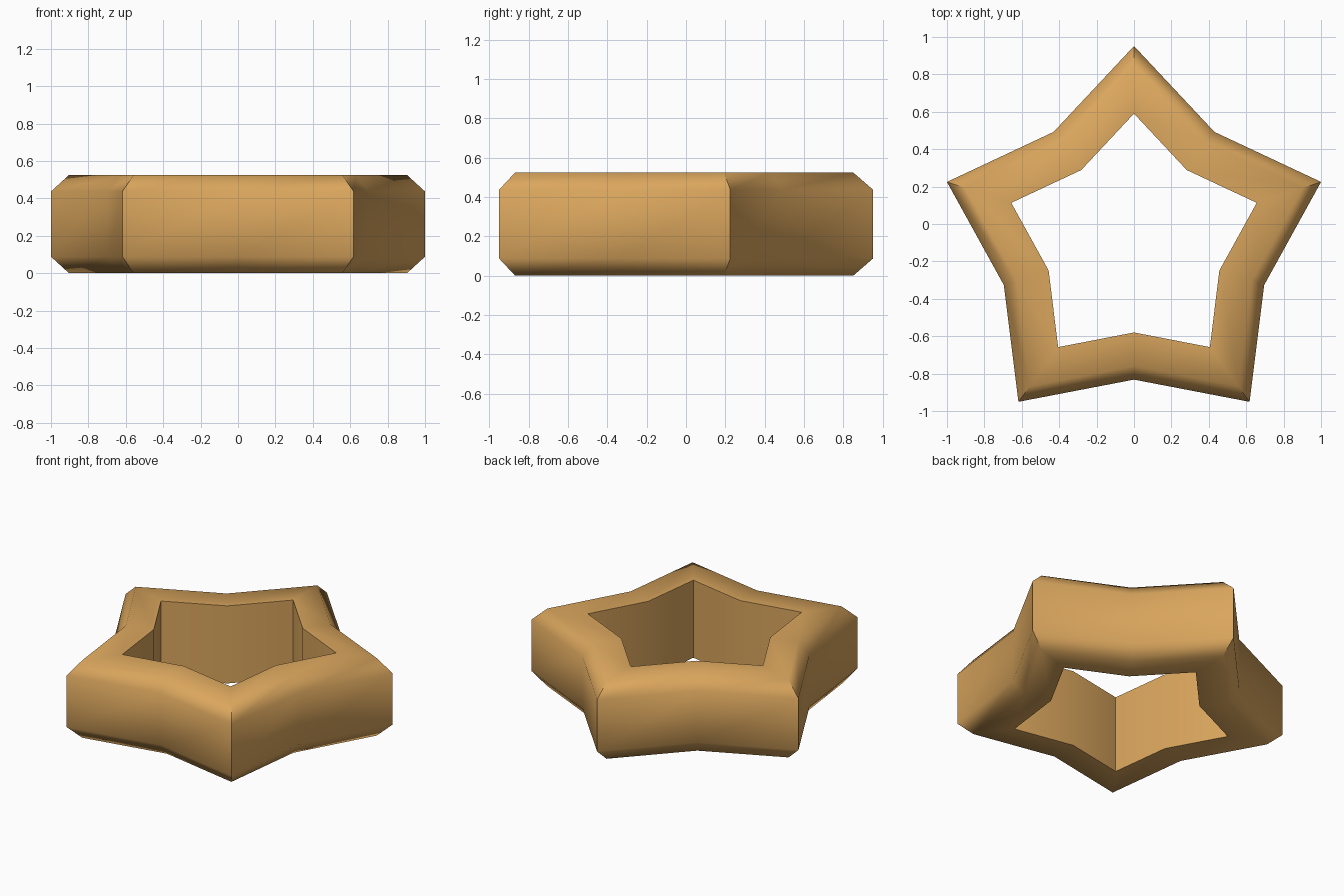
import bpy, bmesh, math

cube = bpy.data.objects.get("Cube")
if cube:
    bpy.data.objects.remove(cube)

gold = bpy.data.materials.new("warm_gold")
gold.use_nodes = True
color = (0.70, 0.38, 0.11, 1)
gold.diffuse_color = color
gold.node_tree.nodes["Principled BSDF"].inputs["Base Color"].default_value = color

POINTS = 5
CENTER_Y = -0.10
HEIGHT = 0.525
CHAMFER = 0.088

# Cross-section loops: tip radius, valley radius, height
section = [
    (0.69, 0.48, 0),
    (0.95, 0.66, 0),
    (1.0515, 0.732, CHAMFER),
    (1.0515, 0.732, HEIGHT - CHAMFER),
    (0.95, 0.66, HEIGHT),
    (0.69, 0.48, HEIGHT),
]


def star_loop(bm, tip, valley, z):
    verts = []
    for i in range(POINTS * 2):
        a = math.pi / 2 + i * math.pi / POINTS
        r = valley if i % 2 else tip
        verts.append(bm.verts.new((r * math.cos(a), r * math.sin(a) + CENTER_Y, z)))
    return verts


# Hollow star: join each loop to the next, closing back to the first
bm = bmesh.new()
loops = [star_loop(bm, *s) for s in section]
for k, low in enumerate(loops):
    high = loops[(k + 1) % len(loops)]
    for i in range(POINTS * 2):
        j = (i + 1) % (POINTS * 2)
        bm.faces.new((low[i], low[j], high[j], high[i]))
bmesh.ops.recalc_face_normals(bm, faces=bm.faces)

mesh = bpy.data.meshes.new("star_ring")
bm.to_mesh(mesh)
bm.free()
mesh.materials.append(gold)
star = bpy.data.objects.new("star_ring", mesh)
bpy.context.collection.objects.link(star)

# Soft chamfers and valleys, crisp tips and inner rims
bpy.ops.object.select_all(action='DESELECT')
star.select_set(True)
bpy.context.view_layer.objects.active = star
bpy.ops.object.shade_smooth_by_angle(angle=math.radians(65))
